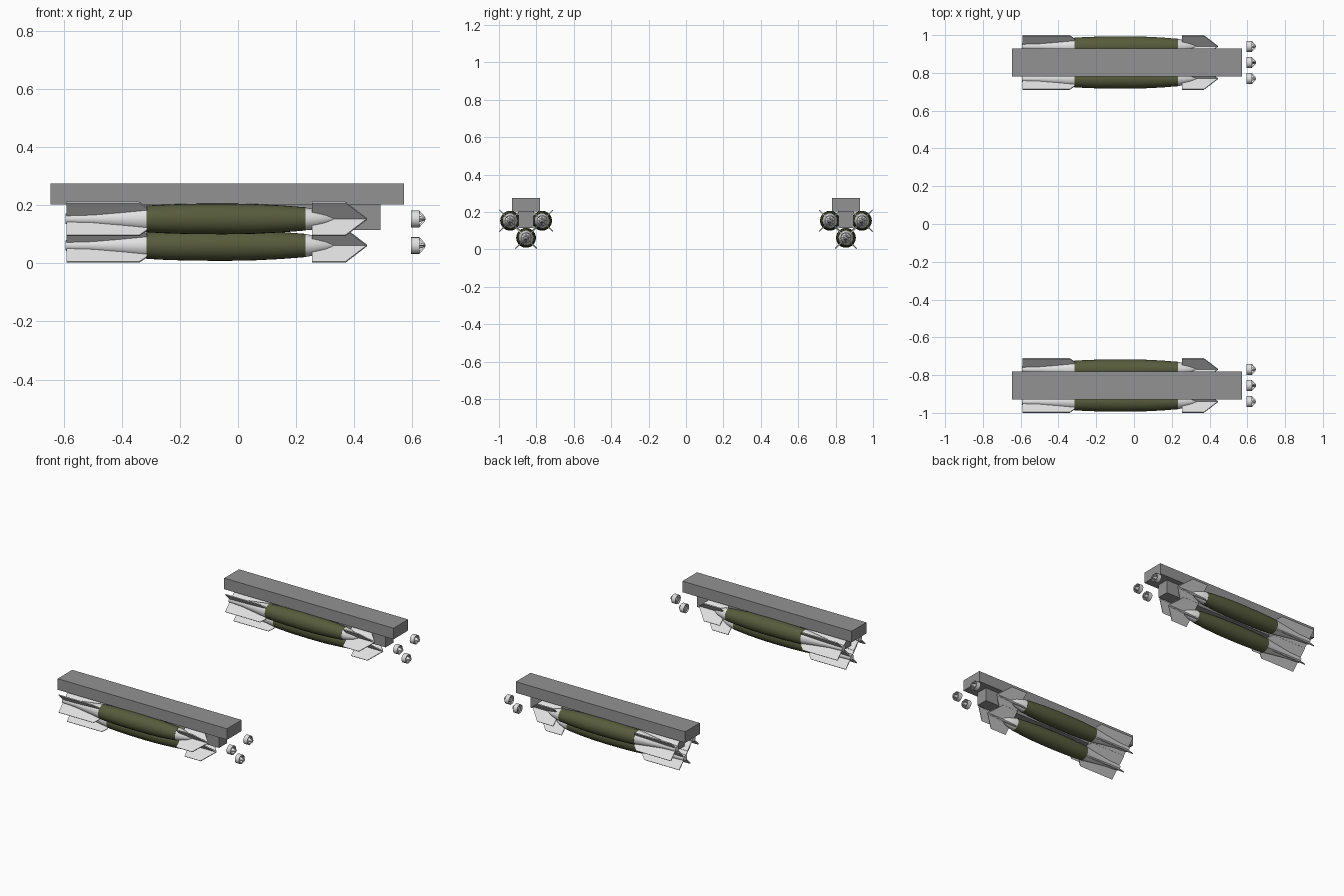
import bpy, bmesh, math
from mathutils import Matrix, Vector

if "Cube" in bpy.data.objects:
    bpy.data.objects.remove(bpy.data.objects["Cube"])


def material(name, rgb):
    m = bpy.data.materials.new(name)
    m.diffuse_color = (*rgb, 1)
    m.use_nodes = True
    m.node_tree.nodes["Principled BSDF"].inputs["Base Color"].default_value = m.diffuse_color
    return m


GREY = material("rack grey", (0.29, 0.29, 0.29))
OLIVE = material("olive green", (0.095, 0.105, 0.045))
WHITE = material("off white", (0.75, 0.75, 0.75))


def finish(bm, name, mat, loc, smooth=False):
    bmesh.ops.recalc_face_normals(bm, faces=bm.faces)
    me = bpy.data.meshes.new(name)
    bm.to_mesh(me)
    bm.free()
    me.materials.append(mat)
    ob = bpy.data.objects.new(name, me)
    ob.location = loc
    bpy.context.collection.objects.link(ob)
    if smooth:
        bpy.ops.object.select_all(action='DESELECT')
        ob.select_set(True)
        bpy.context.view_layer.objects.active = ob
        bpy.ops.object.shade_smooth_by_angle(angle=math.radians(35))
    return ob


def lathe(name, profile, mat, loc, n=24, closed=False):
    """Turn an (x, radius) profile around the x axis; ends capped unless it is a closed ring."""
    bm = bmesh.new()
    rings = [[bm.verts.new((x, r * math.cos(2 * math.pi * i / n), r * math.sin(2 * math.pi * i / n)))
              for i in range(n)] for x, r in profile]
    pairs = list(zip(rings, rings[1:]))
    if closed:
        pairs.append((rings[-1], rings[0]))
    else:
        bm.faces.new(rings[0])
        bm.faces.new(rings[-1])
    for a, b in pairs:
        for i in range(n):
            j = (i + 1) % n
            bm.faces.new((a[i], a[j], b[j], b[i]))
    return finish(bm, name, mat, loc, True)


def fins(name, outline, mat, loc, angle, thick=0.006):
    """Four plates from an (x, radius) outline, spaced around the x axis."""
    bm = bmesh.new()
    for k in range(4):
        rot = Matrix.Rotation(math.radians(angle + 90 * k), 3, 'X')
        sides = [[bm.verts.new(rot @ Vector((x, s * thick / 2, r))) for x, r in outline]
                 for s in (-1, 1)]
        bm.faces.new(sides[0])
        bm.faces.new(sides[1][::-1])
        m = len(outline)
        for i in range(m):
            j = (i + 1) % m
            bm.faces.new((sides[0][i], sides[0][j], sides[1][j], sides[1][i]))
    return finish(bm, name, mat, loc, False)


def box(name, lo, hi, mat):
    bm = bmesh.new()
    bmesh.ops.create_cube(bm, size=1)
    lo, hi = Vector(lo), Vector(hi)
    bmesh.ops.scale(bm, vec=hi - lo, verts=bm.verts)
    return finish(bm, name, mat, (lo + hi) / 2)


BODY = [(-0.315, 0.046), (-0.25, 0.0495), (-0.17, 0.052), (-0.05, 0.053),
        (0.05, 0.0515), (0.15, 0.0465), (0.232, 0.040)]
TAIL = [(-0.594, 0.018), (-0.50, 0.022), (-0.40, 0.034), (-0.315, 0.0455)]
NOSE = [(0.232, 0.0395), (0.262, 0.034), (0.30, 0.022), (0.325, 0.008), (0.333, 0.003)]
TAIL_FIN = [(-0.59, 0), (-0.59, 0.081), (-0.34, 0.081), (-0.315, 0.057), (-0.30, 0)]
NOSE_FIN = [(0.255, 0), (0.255, 0.081), (0.37, 0.081), (0.445, 0)]
SEEKER_RING = [(0.596, 0.029), (0.625, 0.029), (0.625, 0.025), (0.596, 0.025)]
SEEKER_HUB = [(0.596, 0.014), (0.615, 0.014), (0.630, 0.009), (0.645, 0.004)]
SEEKER_STRUT = [(0.600, 0.012), (0.600, 0.027), (0.625, 0.028), (0.645, 0.007), (0.642, 0.002),
                (0.622, 0.021)]


def bomb(tag, loc):
    lathe("bomb_body_" + tag, BODY, OLIVE, loc)
    lathe("tail_cone_" + tag, TAIL, WHITE, loc)
    lathe("nose_cone_" + tag, NOSE, WHITE, loc)
    fins("tail_fins_" + tag, TAIL_FIN, WHITE, loc, 45)
    fins("nose_fins_" + tag, NOSE_FIN, WHITE, loc, 45)
    # separate seeker head ahead of the nose
    lathe("seeker_ring_" + tag, SEEKER_RING, WHITE, loc, 16, True)
    lathe("seeker_hub_" + tag, SEEKER_HUB, WHITE, loc, 12)
    fins("seeker_struts_" + tag, SEEKER_STRUT, WHITE, loc, 0, 0.004)


for side, y in (("front", -0.855), ("back", 0.855)):
    # pylon beam and the narrow rack below it
    box("pylon_beam_" + side, (-0.645, y - 0.075, 0.203), (0.572, y + 0.075, 0.275), GREY)
    box("rack_block_" + side, (-0.56, y - 0.04, 0.115), (0.49, y + 0.04, 0.203), GREY)
    # three bombs per rack
    for pos, dy, z in (("near", -0.0856, 0.153), ("far", 0.0856, 0.153), ("low", 0, 0.0615)):
        bomb(side + "_" + pos, (0, y + dy, z))
